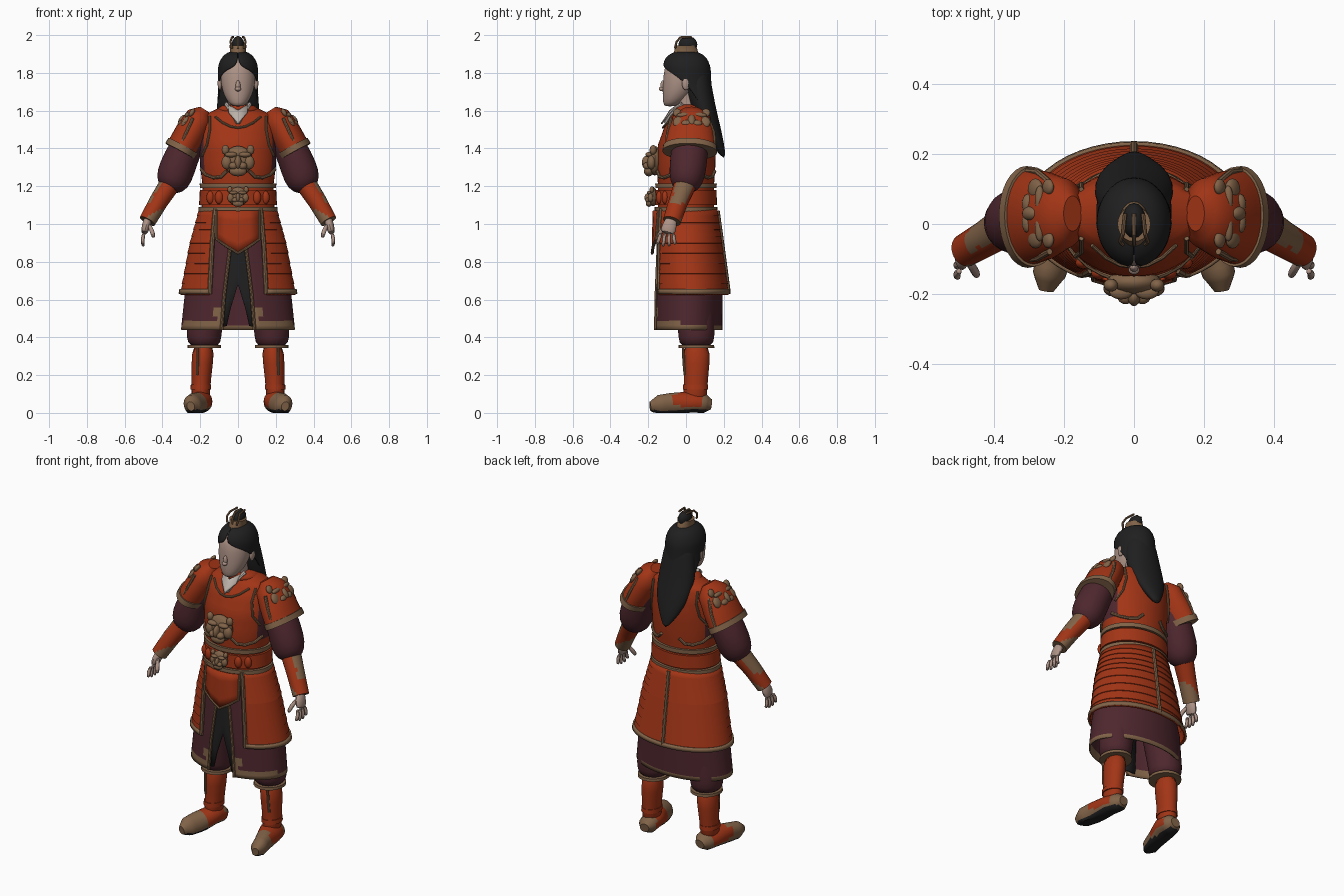
import bpy, bmesh, math
from mathutils import Vector, Matrix

cube = bpy.data.objects.get("Cube")
if cube:
    bpy.data.objects.remove(cube)


def colour(name, *rgb):
    m = bpy.data.materials.new(name)
    m.use_nodes = True
    m.diffuse_color = (*rgb, 1)
    m.node_tree.nodes["Principled BSDF"].inputs["Base Color"].default_value = (*rgb, 1)
    return m


RED = colour("lacquer red", .36, .035, .008)
GOLD = colour("dull gold", .22, .125, .065)
PURPLE = colour("dark plum", .075, .02, .027)
BLACK = colour("hair black", .014, .014, .015)
SKIN = colour("skin", .42, .29, .24)
WHITE = colour("collar linen", .5, .44, .4)
PALETTE = [RED, GOLD, PURPLE, BLACK, SKIN, WHITE]
made = []


def finish(name, bm, mat, mirror=False, sub=0, thick=0, rule=None):
    bmesh.ops.recalc_face_normals(bm, faces=bm.faces)
    for f in bm.faces:
        pick = rule(f.calc_center_median(), f.normal) if rule else None
        f.material_index = PALETTE.index(pick or mat)
    me = bpy.data.meshes.new(name)
    bm.to_mesh(me)
    bm.free()
    for m in PALETTE:
        me.materials.append(m)
    ob = bpy.data.objects.new(name, me)
    bpy.context.collection.objects.link(ob)
    if thick:
        s = ob.modifiers.new("thickness", "SOLIDIFY")
        s.thickness, s.offset = thick, 0
    if mirror:
        ob.modifiers.new("mirror", "MIRROR").use_mirror_merge = False
    if sub:
        s = ob.modifiers.new("smooth", "SUBSURF")
        s.levels = s.render_levels = sub
    made.append(ob)


def mix(a, b, t):
    return [p + (q - p) * t for p, q in zip(a, b)]


def at(rings, z):
    """Ring of a lofted shape at height z."""
    for a, b in zip(rings, rings[1:]):
        if min(a[2], b[2]) <= z <= max(a[2], b[2]):
            return mix(a, b, (z - a[2]) / (b[2] - a[2]))
    return list(rings[-1])


def surf(rings, x, z, side=-1, off=.006):
    """Point on the front or back of a lofted shape."""
    r = at(rings, z)
    return (x, r[1] + side * (off + r[4] * math.sqrt(max(0, 1 - (x / r[3]) ** 2))), z)


def loft(name, mat, rings, n=24, steps=1, tube=False, lap=0, floor=False, **kw):
    """Skin elliptical rings (x, y, z, rx, ry[, half gap at front])."""
    rows = []
    for a, b in zip(rings, rings[1:]):
        for i in range(steps):
            rows.append(mix(a, b, i / steps))
            if lap:
                low = mix(a, b, (i + .97) / steps)
                rows.append([*low[:3], low[3] + lap, low[4] + lap, *low[5:]])
    rows.append(list(rings[-1]))
    bm, loops, u = bmesh.new(), [], None
    gapped = len(rings[0]) > 5
    for i, r in enumerate(rows):
        c, t = Vector(r[:3]), Vector((0, 0, 1))
        if tube:
            t = (Vector(rows[min(i + 1, len(rows) - 1)][:3]) - Vector(rows[max(i - 1, 0)][:3])).normalized()
        if u is None:
            u = Vector((0, 1, 0)).cross(t)
            if u.length < .01:
                u = Vector((1, 0, 0))
        u = (u - t * u.dot(t)).normalized()
        v, loop = t.cross(u), []
        gap = math.radians(r[5]) if gapped else 0
        for k in range(n + gapped):
            ang = gap - math.pi / 2 + (math.tau - 2 * gap) * k / n
            p = c + u * r[3] * math.cos(ang) + v * r[4] * math.sin(ang)
            if floor:
                p.z = max(p.z, 0)
            loop.append(bm.verts.new(p))
        loops.append(loop)
    for a, b in zip(loops, loops[1:]):
        for k in range(n):
            j = (k + 1) % len(a)
            bm.faces.new((a[k], a[j], b[j], b[k]))
    if not gapped:
        bm.faces.new(loops[0])
        bm.faces.new(loops[-1])
    finish(name, bm, mat, **kw)


def cord(name, pts, w=.009, mat=GOLD, n=8, **kw):
    loft(name, mat, [(*p, w, w) for p in pts], n=n, tube=True, **kw)


def band(name, rings, top, low, off=.006, mat=GOLD, **kw):
    rows = []
    for z in (top, low):
        r = at(rings, z)
        rows.append([*r[:3], r[3] + off, r[4] + off, *r[5:]])
    loft(name, mat, rows, n=40, **kw)


def sheet(name, mat, columns, rings, off):
    """Thin cloth hung on a lofted shape, from (x, top, bottom) columns."""
    bm, rows = bmesh.new(), []
    for x, top, low in columns:
        rows.append([bm.verts.new(surf(rings, x, top + (low - top) * i / 4, off=off)) for i in range(5)])
    for a, b in zip(rows, rows[1:]):
        for i in range(4):
            bm.faces.new((a[i], a[i + 1], b[i + 1], b[i]))
    finish(name, bm, mat, thick=.008)


def blobs(name, mat, parts, frame=Matrix(), seg=16, **kw):
    """Several ellipsoids (x, y, z, rx, ry, rz) in one object."""
    bm = bmesh.new()
    for x, y, z, *r in parts:
        m = frame @ Matrix.Translation((x, y, z)) @ Matrix.Diagonal((*r, 1))
        bmesh.ops.create_uvsphere(bm, u_segments=seg, v_segments=seg // 2 + 2, radius=1, matrix=m)
    finish(name, bm, mat, **kw)


def beast_mask(name, frame, **kw):
    parts = [(0, 0, 0, .85, .4, .85), (0, -.45, -.1, .2, .3, .4), (0, -.35, -.6, .5, .28, .3)]
    for s in (-1, 1):
        parts += [(s * .4, -.32, .35, .36, .22, .16), (s * .26, -.42, -.3, .27, .27, .22),
                  (s * .65, -.2, -.1, .3, .25, .4), (s * .72, -.1, .62, .22, .2, .28)]
    blobs(name, GOLD, parts, frame, **kw)


# Torso armour, belt and chest ornaments
TORSO = [(0, 0, 1.05, .195, .15), (0, 0, 1.2, .187, .148), (0, 0, 1.3, .2, .155), (0, .005, 1.42, .205, .153),
         (0, .02, 1.52, .2, .132), (0, .03, 1.575, .185, .105), (0, .035, 1.61, .11, .09), (0, .03, 1.63, .07, .07)]
loft("breastplate", RED, TORSO, n=40, steps=3,
     rule=lambda c, n: PURPLE if abs(n.x) > .85 and c.z > 1.27 else None)
band("belt", TORSO, 1.18, 1.1, .014, RED)
band("belt_upper_trim", TORSO, 1.215, 1.19, .014)
band("belt_lower_trim", TORSO, 1.09, 1.06, .016)
for side, face in ((-1, "front"), (1, "back")):
    cord(face + "_waist_trim", [surf(TORSO, x, z, side) for x, z in
         ((.195, 1.29), (.17, 1.26), (.13, 1.245), (.09, 1.25), (.06, 1.28))], mirror=True)
    cord(face + "_armhole_trim", [surf(TORSO, x, z, side) for x, z in
         ((.19, 1.36), (.165, 1.42), (.15, 1.5), (.15, 1.57))], .007, mirror=True)
cord("neckline_trim", [surf(TORSO, x, 1.51 + x * x * 4) for x in (-.12, -.08, -.04, 0, .04, .08, .12)], .006)
blobs("belt_pouches", RED, [(x, surf(TORSO, x, 1.14)[1] - .008, 1.14, .022, .018, .035)
                            for x in (.1, .145)], mirror=True)
beast_mask("chest_mask", Matrix.Translation((0, -.165, 1.335)) @ Matrix.Scale(.092, 4))
beast_mask("belt_mask", Matrix.Translation((0, -.175, 1.145)) @ Matrix.Scale(.06, 4))

# Neck, collar and head
loft("neck", SKIN, [(0, .02, 1.55, .06, .06), (0, .01, 1.62, .052, .055), (0, 0, 1.7, .055, .06)])
loft("red_collar", RED, [(0, .03, 1.58, .14, .115), (0, .025, 1.62, .1, .09), (0, .02, 1.635, .075, .075)], sub=1)
sheet("linen_collar", WHITE, [(-.05, 1.63, 1.59), (0, 1.6, 1.53), (.05, 1.63, 1.59)], TORSO, .025)
cord("collar_edge", [(.062, -.02, 1.635), (.045, -.055, 1.61), (.02, -.085, 1.575), (0, -.108, 1.535)],
     .012, WHITE, mirror=True)
loft("head", SKIN, [(0, -.085, 1.622, .025, .028), (0, -.07, 1.64, .052, .052), (0, -.045, 1.69, .08, .08),
                    (0, -.03, 1.75, .093, .092), (0, -.02, 1.82, .094, .098), (0, -.01, 1.88, .07, .08)], sub=1)
blobs("nose", SKIN, [(0, -.122, 1.73, .013, .014, .03), (0, -.13, 1.715, .016, .014, .012)])
blobs("mouth", SKIN, [(0, -.113, 1.675, .022, .01, .007), (0, -.112, 1.664, .018, .01, .007)])
blobs("ears", SKIN, [(.096, 0, 1.745, .012, .022, .036)], mirror=True)

# Hair, topknot and crown
loft("hair_cap", BLACK, [(0, 0, 1.915, .01, .01, 0), (0, 0, 1.905, .055, .07, 0), (0, 0, 1.88, .085, .108, 0),
                         (0, 0, 1.835, .102, .124, 4), (0, 0, 1.815, .104, .127, 38), (0, .002, 1.78, .104, .126, 68),
                         (0, .01, 1.72, .104, .12, 96), (0, .03, 1.65, .108, .115, 105)], n=32, sub=1, thick=.01)
loft("long_hair", BLACK, [(0, .05, 1.88, .07, .06), (0, .06, 1.76, .1, .072), (0, .085, 1.62, .116, .072),
                          (0, .13, 1.52, .108, .052), (0, .165, 1.43, .066, .036), (0, .2, 1.35, .012, .012)], sub=1)
loft("crown_base", GOLD, [(0, 0, 1.89, .045, .068), (0, 0, 1.925, .042, .06), (0, 0, 1.945, .047, .05)])
blobs("topknot", BLACK, [(0, .01, 1.95, .033, .05, .044)])
for x in (-.032, 0, .032):
    cord("crown_prong", [(x, -.058, 1.93), (x * 1.25, -.05, 1.965), (x, -.03, 1.988), (x * .8, .03, 1.99)], .006)

# Armoured skirt with overlapping lames
SKIRT = [(0, 0, 1.08, .2, .16, 37), (0, .01, .9, .25, .175, 33), (0, .028, .63, .3, .193, 30)]
UNDER = [(0, 0, 1, .19, .14, 8), (0, .015, .63, .278, .175, 15), (0, .012, .44, .298, .177, 17)]


def edge(rings):
    for x, y, z, rx, ry, gap in rings:
        g = math.radians(gap)
        yield (rx * math.sin(g), y - ry * math.cos(g) - .003, z)


loft("armour_skirt", RED, SKIRT, n=60, steps=5, lap=.004, thick=.01)
band("skirt_hem", SKIRT, .655, .63, .008, thick=.014)
cord("skirt_front_trim", list(edge(SKIRT)), .012, mirror=True)
cord("skirt_back_trim", [surf(SKIRT, 0, z, 1) for z in (1.07, .9, .64)], .011)
loft("robe_skirt", PURPLE, UNDER, n=60, steps=8, thick=.008, rule=lambda c, n:
     GOLD if c.z < .465 or (c.y < -.03 and c.z < .49 + .06 * (abs(c.x) < .12)) else None)
cord("robe_front_trim", list(edge(UNDER)), .009, mirror=True)
sheet("black_tabard", BLACK, [(-.12, .95, .45), (-.06, .95, .46), (-.04, .95, .55), (0, .95, .68),
                              (.04, .95, .55), (.06, .95, .46), (.12, .95, .45)], UNDER, -.014)

# Pointed apron
APRON = [(-.115, 1.07, .92), (-.058, 1.07, .88), (0, 1.07, .845), (.058, 1.07, .88), (.115, 1.07, .92)]
sheet("apron", RED, APRON, SKIRT, .012)
cord("apron_trim", [surf(SKIRT, x, z, off=.014) for x, z in
     [(-.115, 1.07)] + [(x, low) for x, top, low in APRON] + [(.115, 1.07)]], .008)

# Arms
loft("sleeve", PURPLE, [(.2, .03, 1.54, .075, .09), (.28, .02, 1.4, .088, .098), (.325, .01, 1.29, .098, .1),
                        (.348, 0, 1.22, .092, .088), (.368, -.01, 1.175, .05, .055)],
     tube=True, mirror=True, sub=1)
loft("bracer", RED, [(.355, 0, 1.22, .056, .06), (.42, -.04, 1.12, .05, .052), (.48, -.075, 1.015, .045, .048)],
     steps=6, tube=True, mirror=True, rule=lambda c, n:
     GOLD if c.z + c.x * .5 < 1.28 or (n.x > .6 and c.z > 1.11) else None)
PLATE = [(.175, .03, 1.605, .03, .05), (.2, .03, 1.565, .075, .1), (.25, .025, 1.48, .085, .125), (.3, .02, 1.39, .085, .138)]
loft("shoulder_plate", RED, PLATE, n=32, steps=2, tube=True, mirror=True)
loft("shoulder_plate_hem", GOLD, [(.288, .021, 1.412, .092, .142), (.304, .02, 1.383, .092, .145)],
     n=32, tube=True, mirror=True)
for y in (-.098, .148):
    cord("shoulder_plate_edge", [(.24, y * .8, 1.56), (.275, y, 1.48), (.31, y * 1.02, 1.4)], .009, mirror=True)
beast_mask("shoulder_mask", Matrix.Translation((.265, .03, 1.54)) @ Matrix.Rotation(math.radians(-30), 4, "Y")
           @ Matrix.Rotation(math.pi / 2, 4, "Z") @ Matrix.Diagonal((.105, .065, .085, 1)), mirror=True)

# Hands
loft("palm", SKIN, [(.472, -.072, 1.04, .024, .03), (.487, -.088, .99, .024, .04), (.498, -.1, .945, .018, .044)],
     n=12, tube=True, mirror=True, sub=1)
for i in range(4):
    s = i - 1.5
    cord("finger", [(.495, -.1 + s * .021, .955), (.508, -.103 + s * .027, .92), (.5, -.106 + s * .032, .875 + .006 * s * s)],
         .011, SKIN, mirror=True, sub=1)
cord("thumb", [(.475, -.1, 1), (.455, -.13, .965), (.445, -.15, .925)], .013, SKIN, mirror=True, sub=1)

# Legs and boots
loft("trouser", PURPLE, [(.1, .02, .95, .09, .11), (.15, .04, .65, .1, .105), (.178, .055, .45, .096, .1),
                         (.18, .055, .4, .092, .095), (.178, .055, .345, .082, .088)], mirror=True, sub=1)
loft("trouser_cuff", GOLD, [(.178, .055, .36, .088, .094), (.178, .055, .343, .089, .095)], mirror=True)
loft("boot_shaft", RED, [(.182, .055, .37, .06, .075), (.19, .055, .26, .058, .071),
                         (.196, .052, .14, .048, .06), (.198, .045, .05, .052, .068)], mirror=True, sub=1)
cord("boot_stripe", [(.212, -.016, .36), (.214, -.012, .27), (.216, -.006, .2)], .007, mirror=True)
loft("ankle_strap", RED, [(.196, .05, .15, .054, .066), (.197, .05, .125, .055, .067)], mirror=True)
loft("boot_foot", RED, [(.188, .135, .045, .03, .025), (.19, .1, .05, .055, .05), (.2, .03, .058, .066, .055),
                        (.225, -.08, .045, .05, .062), (.242, -.145, .04, .045, .056), (.25, -.19, .035, .02, .025)],
     steps=3, tube=True, floor=True, mirror=True, rule=lambda c, n:
     BLACK if c.z < .016 else GOLD if c.y < -.06 or c.y > .085 or c.z < .035 else None)

# Smooth shading with crisp edges
bpy.ops.object.select_all(action="DESELECT")
for ob in made:
    ob.select_set(True)
bpy.context.view_layer.objects.active = made[0]
bpy.ops.object.shade_smooth_by_angle(angle=math.radians(40))
